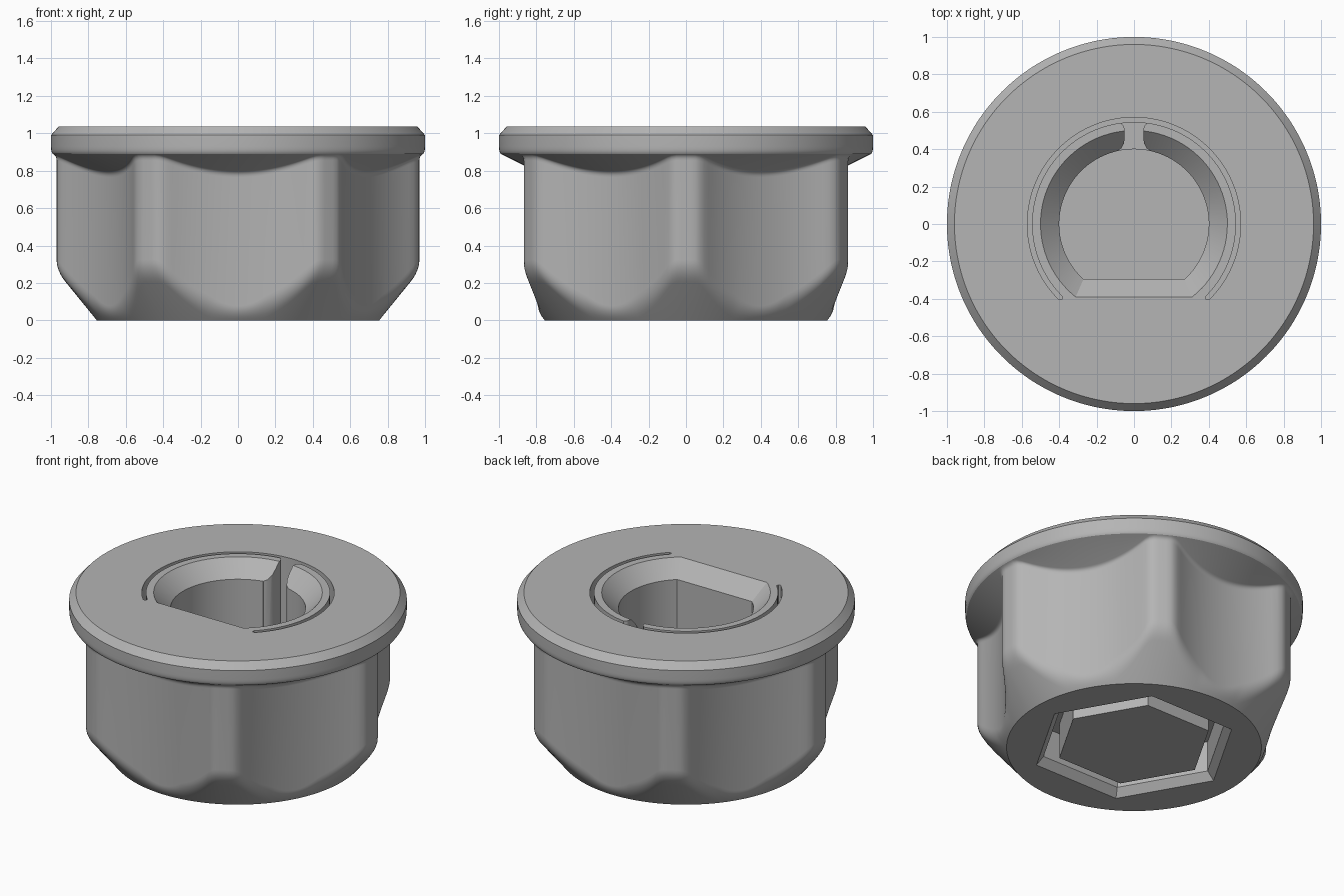
import bpy, bmesh, math
from mathutils import Vector

default = bpy.data.objects.get("Cube")
if default:
    bpy.data.objects.remove(default, do_unlink=True)

GREY = (0.46, 0.46, 0.46, 1)
mat = bpy.data.materials.new("plain grey")
mat.use_nodes = True
mat.diffuse_color = GREY
mat.node_tree.nodes["Principled BSDF"].inputs["Base Color"].default_value = GREY


def loft(name, rings):
    """Skin a stack of equal closed rings and cap both ends."""
    bm = bmesh.new()
    loops = [[bm.verts.new(p) for p in ring] for ring in rings]
    n = len(loops[0])
    for a, b in zip(loops, loops[1:]):
        for i in range(n):
            j = (i + 1) % n
            bm.faces.new((a[i], a[j], b[j], b[i]))
    bm.faces.new(loops[0])
    bm.faces.new(loops[-1])
    bmesh.ops.recalc_face_normals(bm, faces=bm.faces)
    mesh = bpy.data.meshes.new(name)
    bm.to_mesh(mesh)
    bm.free()
    mesh.materials.append(mat)
    obj = bpy.data.objects.new(name, mesh)
    bpy.context.collection.objects.link(obj)
    return obj


def prism(name, outline, z0, z1):
    return loft(name, [[(x, y, z) for x, y in outline] for z in (z0, z1)])


def polar(r, a):
    return (r * math.cos(a), r * math.sin(a))


def fillet(a, corner, c, steps):
    a, corner, c = Vector(a), Vector(corner), Vector(c)
    ts = [i / steps for i in range(steps + 1)]
    return [a * (1 - t) ** 2 + corner * 2 * t * (1 - t) + c * t * t for t in ts]


# Body outline: six shallow flutes between rounded ridges
def fluted_radius(angle):
    phi = (angle % (math.pi / 3)) - math.pi / 6
    centre, radius = 1.836, 1.046
    flute = centre * math.cos(phi) - math.sqrt(radius ** 2 - (centre * math.sin(phi)) ** 2)
    ridge, soft = 0.97, 0.04
    h = max(soft - abs(flute - ridge), 0) / soft
    return min(flute, ridge) - h * h * soft / 4


# Side profile at one angle: bottom cone, flute wall, flange underside, flange
def side_profile(f):
    foot, slope = 0.755, 1.23
    low = (f - foot) * slope
    b = min(0.06, low * 0.8)
    top = 0.79 + (f - 0.79) * 0.5
    pts = [Vector((foot, 0))]
    pts += fillet((f - b / slope, low - b), (f, low), (f, low + b), 6)
    pts += fillet((f, top - 0.025), (f, top), (f + 0.02, top + 0.01), 5)
    pts += fillet((0.991, 0.8905), (1, 0.9), (1, 0.93), 4)
    pts += [Vector((1, 0.99)), Vector((0.96, 1.035))]
    return pts


COLS = 240
angles = [2 * math.pi * i / COLS for i in range(COLS)]
columns = [side_profile(fluted_radius(a)) for a in angles]
rings = [[(*polar(col[k].x, a), col[k].y) for a, col in zip(angles, columns)]
         for k in range(len(columns[0]))]
body = loft("knob_body", rings)


# Shaft hole: D section with a chamfered mouth
def d_ring(r, flat, z):
    start = math.asin(-flat / r)
    span = math.pi - 2 * start
    return [(*polar(r, start + span * i / 72), z) for i in range(73)]


hole = loft("shaft_hole_cutter", [d_ring(0.6, 0.485, 1.135), d_ring(0.4, 0.295, 0.935),
                                  d_ring(0.4, 0.295, 0.3)])

# Thin C-shaped relief groove around the hole
first, last, steps = math.radians(-45), math.radians(225), 96
arc = [first + (last - first) * i / steps for i in range(steps + 1)]
tip = math.radians(1.2)
outline = [polar(0.57, a) for a in arc] + [polar(0.5575, last + tip)]
outline += [polar(0.545, a) for a in reversed(arc)] + [polar(0.5575, first - tip)]
groove = prism("relief_groove_cutter", outline, 0.4, 1.2)

# Slit joining the groove to the hole, with rounded corners
half = [(0.1, 0.36), (0.09, 0.39), (0.068, 0.405), (0.054, 0.43), (0.05, 0.46),
        (0.05, 0.505), (0.056, 0.525), (0.07, 0.538), (0.085, 0.55)]
slit = prism("slit_cutter", half + [(-x, y) for x, y in reversed(half)], 0.41, 1.21)

# Hexagonal channel underneath, around a slightly sunken hexagonal island
channel_profile = [(0.66, -0.05), (0.57, 0.05), (0.57, 0.25), (0.47, 0.25), (0.47, 0.02)]
channel = loft("hex_channel_cutter", [[(*polar(r, math.pi * i / 3), z) for i in range(6)]
                                      for r, z in channel_profile])

bpy.context.view_layer.objects.active = body
body.select_set(True)
for cutter in (hole, groove, slit, channel):
    cutter.hide_render = True
    mod = body.modifiers.new(cutter.name, "BOOLEAN")
    mod.operation = "DIFFERENCE"
    mod.solver = "EXACT"
    mod.object = cutter
    bpy.ops.object.modifier_apply(modifier=mod.name)
    bpy.data.objects.remove(cutter, do_unlink=True)

bpy.ops.object.shade_smooth_by_angle(angle=math.radians(28))
